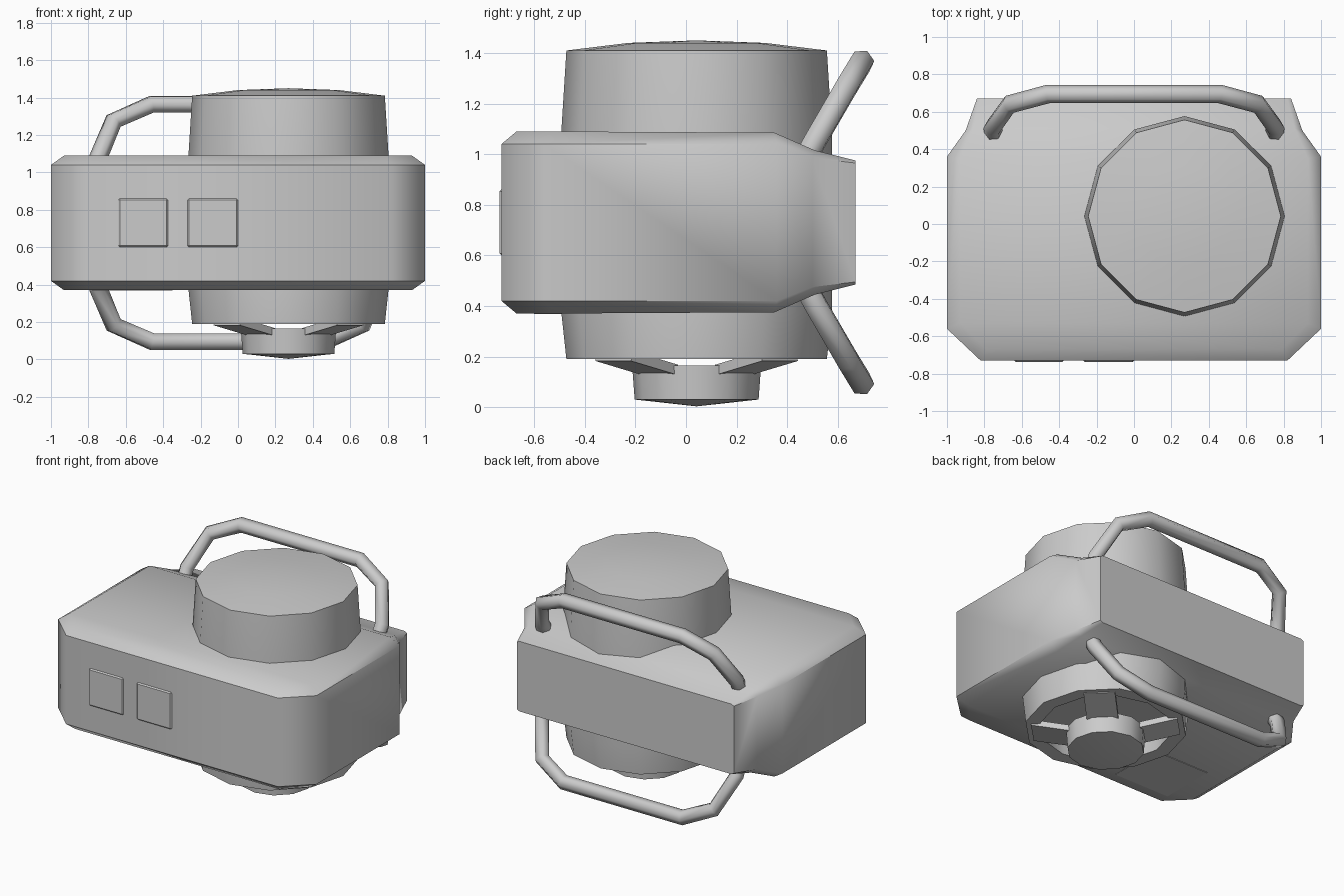
import bpy, bmesh, math
from mathutils import Matrix, Vector

if "Cube" in bpy.data.objects:
    bpy.data.objects.remove(bpy.data.objects["Cube"])

MID = 0.73            # height of the horizontal symmetry plane
AX, AY = 0.27, 0.042  # axis of the round drum


def finish(name, bm, angle=50):
    bmesh.ops.recalc_face_normals(bm, faces=bm.faces)
    me = bpy.data.meshes.new(name)
    bm.to_mesh(me)
    bm.free()
    ob = bpy.data.objects.new(name, me)
    bpy.context.collection.objects.link(ob)
    bpy.ops.object.select_all(action='DESELECT')
    bpy.context.view_layer.objects.active = ob
    ob.select_set(True)
    bpy.ops.object.shade_smooth_by_angle(angle=math.radians(angle))
    return ob


def lathe(name, profile, sides=12, angle=50):
    bm = bmesh.new()
    vs = [bm.verts.new((r, 0, z)) for r, z in profile]
    es = [bm.edges.new(p) for p in zip(vs, vs[1:])]
    bmesh.ops.spin(bm, geom=vs + es, cent=(0, 0, 0), axis=(0, 0, 1),
                   angle=math.tau, steps=sides)
    bmesh.ops.remove_doubles(bm, verts=bm.verts, dist=1e-4)
    bmesh.ops.translate(bm, verts=bm.verts, vec=(AX, AY, 0))
    return finish(name, bm, angle)


def plate(name, lo, hi, bevel=0.0):
    bm = bmesh.new()
    lo, hi = Vector(lo), Vector(hi)
    mat = Matrix.Translation((lo + hi) / 2) @ Matrix.Diagonal((*(hi - lo), 1))
    bmesh.ops.create_cube(bm, size=1, matrix=mat)
    if bevel:
        bmesh.ops.bevel(bm, geom=bm.edges[:], offset=bevel, segments=1, affect='EDGES')
    return finish(name, bm, 30)


# Body: stations from front to back, outer wall edge and inner top edge
outer = [(.82, -.73, 1.04), (1, -.56, 1.04), (1, .36, 1.04), (.90, .50, .985), (.84, .67, .965)]
inner = [(.79, -.67, 1.09), (.93, -.53, 1.09), (.93, .35, 1.085), (.86, .51, 1.015), (.82, .67, .975)]
bm = bmesh.new()


def row(points, sx, sz):
    return [bm.verts.new((x * sx, y, MID + (z - MID) * sz)) for x, y, z in points]


rings = {(sx, sz): (row(outer, sx, sz), row(inner, sx, sz)) for sx in (1, -1) for sz in (1, -1)}
for i in range(4):
    for s in (1, -1):
        ou, iu = rings[s, 1]
        od, idn = rings[s, -1]
        bm.faces.new((ou[i], ou[i + 1], od[i + 1], od[i]))
        for o, n in ((ou, iu), (od, idn)):
            bm.faces.new((o[i], o[i + 1], n[i + 1], n[i]))
        a, b = rings[1, s][1], rings[-1, s][1]
        bm.faces.new((a[i], a[i + 1], b[i + 1], b[i]))
for i in (0, 4):
    bm.faces.new([rings[k][0][i] for k in ((1, 1), (-1, 1), (-1, -1), (1, -1))])
    for sz in (1, -1):
        bm.faces.new((rings[1, sz][0][i], rings[-1, sz][0][i],
                      rings[-1, sz][1][i], rings[1, sz][1][i]))
finish("body", bm, 50)

# Drum passing through the body, recessed underneath
lathe("drum", [(0, 1.45), (.27, 1.44), (.515, 1.41), (.535, 1.09), (.535, .375),
               (.515, .19), (.42, .19), (.42, .30), (0, .30)])

# Hub hanging below the drum
lathe("hub", [(0, .165), (.255, .165), (.245, .03), (0, .003)])

# Four arms joining hub and drum rim
for k in range(4):
    bm = bmesh.new()
    mat = (Matrix.Translation((AX, AY, 0)) @ Matrix.Rotation(math.radians(45 + 90 * k), 4, 'Z')
           @ Matrix.Translation((.335, 0, .175)) @ Matrix.Rotation(math.radians(-12), 4, 'Y')
           @ Matrix.Diagonal((.26, .2, .04, 1)))
    bmesh.ops.create_cube(bm, size=1, matrix=mat)
    finish(f"hub_arm_{k + 1}", bm, 30)

# Front buttons and underside cover
plate("front_button_left", (-.64, -.738, .60), (-.375, -.70, .86), .008)
plate("front_button_right", (-.27, -.738, .60), (0, -.70, .86), .008)
plate("bottom_cover", (-.78, -.60, .368), (-.35, -.21, .40))

# Bent tube handles, upper and lower
half = [(.75, .465, .97), (.755, .515, 1.06), (.665, .64, 1.275), (.46, .695, 1.365)]
path = half + [(-x, y, z) for x, y, z in reversed(half)]
for name, s in (("upper_handle", 1), ("lower_handle", -1)):
    cu = bpy.data.curves.new(name, 'CURVE')
    cu.dimensions = '3D'
    cu.bevel_depth = .05
    cu.bevel_resolution = 1
    cu.use_fill_caps = True
    sp = cu.splines.new('POLY')
    sp.points.add(len(path) - 1)
    for p, (x, y, z) in zip(sp.points, path):
        p.co = (x, y, MID + (z - MID) * s, 1)
    ob = bpy.data.objects.new(name, cu)
    bpy.context.collection.objects.link(ob)
    bpy.ops.object.select_all(action='DESELECT')
    bpy.context.view_layer.objects.active = ob
    ob.select_set(True)
    bpy.ops.object.convert(target='MESH')
    bpy.ops.object.shade_smooth_by_angle(angle=math.radians(65))
